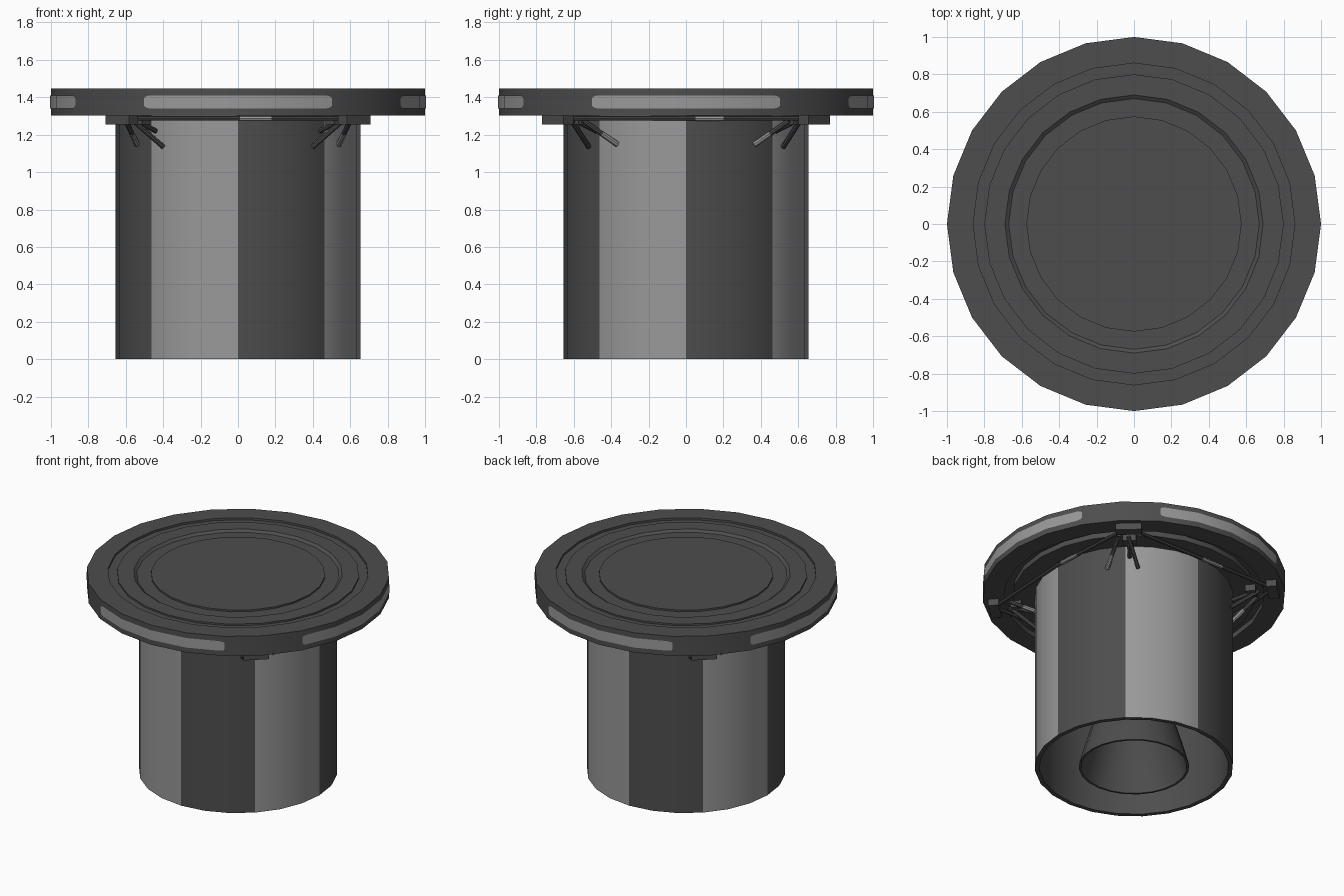
import bpy, bmesh, math
from mathutils import Vector, Matrix

if "Cube" in bpy.data.objects:
    bpy.data.objects.remove(bpy.data.objects["Cube"])

def mat(name, v):
    m = bpy.data.materials.new(name)
    m.diffuse_color = (v, v, v, 1)
    m.use_nodes = True
    m.node_tree.nodes["Principled BSDF"].inputs["Base Color"].default_value = m.diffuse_color
    return m

DARK = mat("dark grey", 0.075)
LIGHT = mat("light grey", 0.32)

def finish(name, bm, angle=None, recalc=True):
    if recalc:
        bmesh.ops.recalc_face_normals(bm, faces=bm.faces)
    me = bpy.data.meshes.new(name)
    bm.to_mesh(me)
    bm.free()
    ob = bpy.data.objects.new(name, me)
    bpy.context.collection.objects.link(ob)
    me.materials.append(DARK)
    me.materials.append(LIGHT)
    if angle:
        bpy.ops.object.select_all(action='DESELECT')
        ob.select_set(True)
        bpy.context.view_layer.objects.active = ob
        bpy.ops.object.shade_smooth_by_angle(angle=math.radians(angle))
    return ob

def lathe(name, prof, n=24, closed=False, rule=None):
    bm = bmesh.new()
    rings = [[bm.verts.new((r * math.cos(2 * math.pi * i / n), r * math.sin(2 * math.pi * i / n), z))
              for i in range(n)] for r, z in prof]
    pairs = list(zip(rings, rings[1:]))
    if closed:
        pairs.append((rings[-1], rings[0]))
    for k, (a, b) in enumerate(pairs):
        for i in range(n):
            j = (i + 1) % n
            f = bm.faces.new((a[i], a[j], b[j], b[i]))
            if rule:
                f.material_index = rule(k, i)
    if not closed:  # cap the two ends
        bm.faces.new(rings[0])
        bm.faces.new(rings[-1])
    return finish(name, bm, 35)

# Wide top disc with stepped rings above and a groove below
lathe("top_disc", [(0.6, 1.303), (0.80, 1.303), (0.80, 1.34), (0.86, 1.34), (0.86, 1.303), (1, 1.303),
                   (1, 1.446), (0.86, 1.446), (0.86, 1.431), (0.80, 1.431), (0.80, 1.443),
                   (0.69, 1.443), (0.67, 1.428), (0.575, 1.428), (0.575, 1.44)])

# Hollow column, outer wall in eight alternating colour sectors
lathe("column", [(0.655, 0), (0.655, 1.305), (0.625, 1.305), (0.625, 0)], closed=True,
      rule=lambda k, i: 1 if k == 0 and (i // 3) % 2 == 1 else 0)

# Bell nozzle inside the column
outer = [(0.365, 0), (0.33, 0.13), (0.288, 0.27), (0.235, 0.42), (0.175, 0.56), (0.11, 0.68), (0.11, 1.3)]
inner = [(r - 0.015, z) for r, z in reversed(outer[:-1])]
lathe("bell_nozzle", outer + [(0.01, 1.3), (0.01, 0.69)] + inner, closed=True)

# Rounded light plates on the rim, one on each side
def rim_r(a):
    return math.cos(math.radians(7.5)) / math.cos(math.radians(a % 15 - 7.5)) + 0.004

stations = [(-30, 0.02), (-29.4, 0.03), (-28, 0.035), (-15, 0.035), (0, 0.035),
            (15, 0.035), (28, 0.035), (29.4, 0.03), (30, 0.02)]
for s, side in enumerate(("right", "back", "left", "front")):
    bm = bmesh.new()
    cols = []
    for a, h in stations:
        t, r = math.radians(a + 90 * s), rim_r(a)
        cols.append([bm.verts.new((r * math.cos(t), r * math.sin(t), 1.375 + d)) for d in (-h, h)])
    for p, q in zip(cols, cols[1:]):
        bm.faces.new((p[0], q[0], q[1], p[1])).material_index = 1
    finish(side + "_rim_plate", bm, 35, recalc=False)

# Helpers for brackets and struts
def block(name, r, ang, size, z):
    bm = bmesh.new()
    t = math.radians(ang)
    bmesh.ops.create_cube(bm, size=1, matrix=Matrix.Translation((r * math.cos(t), r * math.sin(t), z))
                          @ Matrix.Rotation(t, 4, 'Z') @ Matrix.Diagonal((*size, 1)))
    finish(name, bm)

def rod(name, a, b, rad, light=False):
    a, b = Vector(a), Vector(b)
    d = b - a
    bm = bmesh.new()
    bmesh.ops.create_cone(bm, cap_ends=True, segments=8, radius1=rad, radius2=rad, depth=d.length,
                          matrix=Matrix.Translation((a + b) / 2) @ d.to_track_quat('Z', 'Y').to_matrix().to_4x4())
    for f in bm.faces:
        f.material_index = int(light)
    finish(name, bm, 35)

# Four bracket clusters with struts down to the column
for sx in (1, -1):
    for sy in (1, -1):
        tag = ("right" if sx > 0 else "left") + ("_back" if sy > 0 else "_front")
        ang = math.degrees(math.atan2(sy * 0.69, sx * 0.625))
        block(tag + "_outer_bracket", 0.925, ang, (0.07, 0.17, 0.05), 1.28)
        block(tag + "_inner_bracket", 0.78, ang, (0.07, 0.09, 0.05), 1.28)
        for k, (p, q) in enumerate((((0.56, 0.61, 1.275), (0.40, 0.52, 1.135)),
                                    ((0.60, 0.55, 1.275), (0.54, 0.37, 1.15)),
                                    ((0.52, 0.57, 1.265), (0.44, 0.48, 1.22)))):
            m = Vector((sx, sy, 1))
            p, q = Vector(p) * m, Vector(q) * m
            rod(f"{tag}_strut_{k}", p, q, 0.014)
            if k == 1:
                rod(f"{tag}_strut_tip", p.lerp(q, 0.55), p.lerp(q, 1.02), 0.0155, True)

# Horizontal pistons between neighbouring brackets
for s in (1, -1):
    for u in (1, -1):
        rod("cross_rod", (0, s * 0.685, 1.287), (u * 0.57, s * 0.685, 1.287), 0.012)
        rod("side_rod", (s * 0.665, 0, 1.287), (s * 0.63, u * 0.64, 1.287), 0.012)
    rod("cross_piston", (-s * 0.01, s * 0.685, 1.287), (-s * 0.18, s * 0.685, 1.287), 0.014, True)
    rod("side_piston", (s * 0.663, s * 0.05, 1.287), (s * 0.654, s * 0.2, 1.287), 0.014, True)
